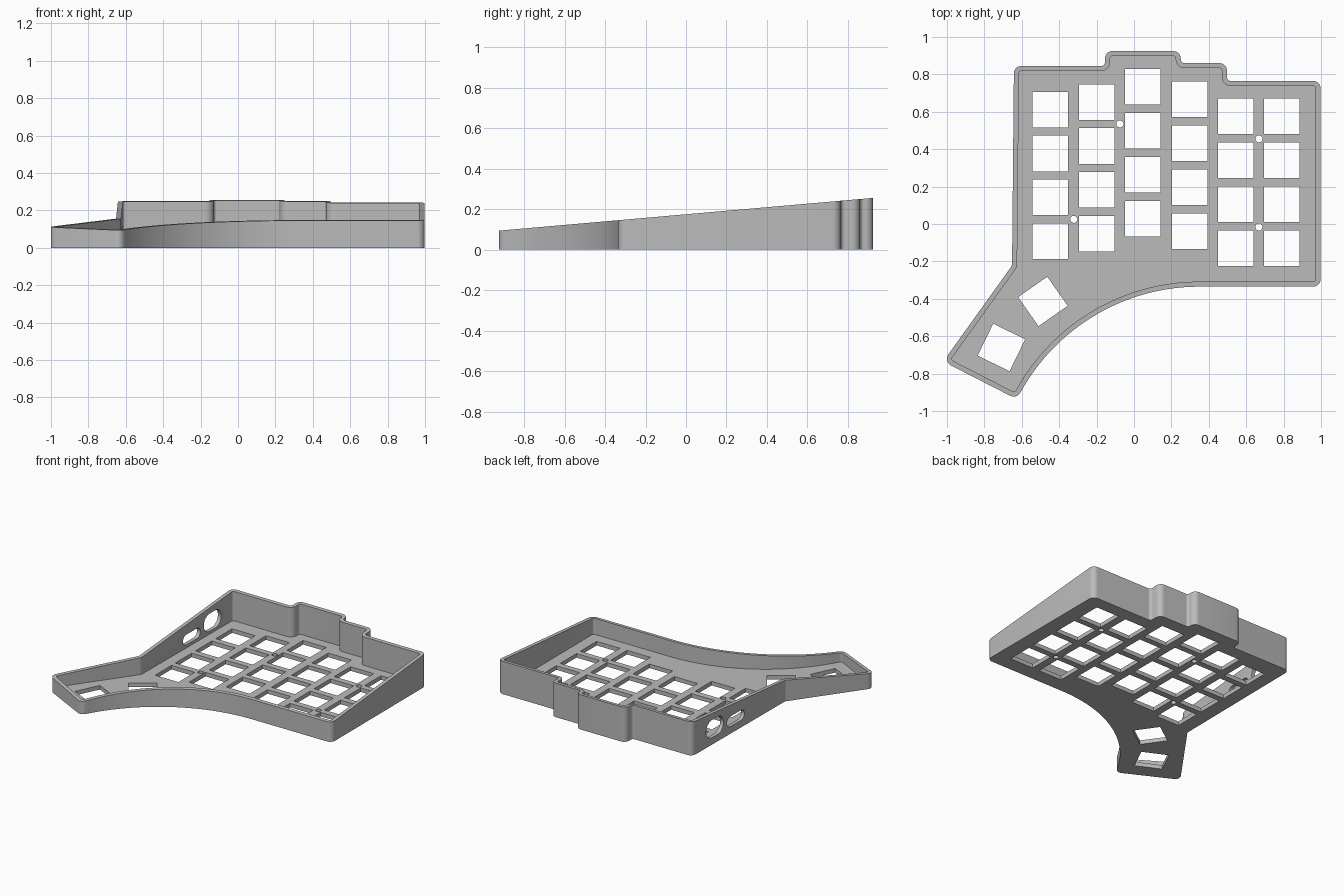
import bpy, bmesh, math
from mathutils import Vector, Matrix

if "Cube" in bpy.data.objects:
    bpy.data.objects.remove(bpy.data.objects["Cube"])

WALL, FLOOR, KEY = 0.027, 0.03, 0.19
SLOPE = math.tan(math.radians(5))


def rim_height(y):
    return 0.175 + SLOPE * y


def fillet(points):
    """Round each (x, y, radius) corner of a closed outline."""
    out = []
    for i, (x, y, r) in enumerate(points):
        p = Vector((x, y))
        if not r:
            out.append(p)
            continue
        a = (Vector(points[i - 1][:2]) - p).normalized()
        b = (Vector(points[(i + 1) % len(points)][:2]) - p).normalized()
        half = a.angle(b) / 2
        centre = p + (a + b).normalized() * r / math.sin(half)
        reach = r / math.tan(half)
        start, end = p + a * reach - centre, p + b * reach - centre
        turn = start.angle_signed(end)
        steps = 8
        for k in range(steps + 1):
            out.append(centre + Matrix.Rotation(-turn * k / steps, 2) @ start)
    return out


def inset(outline, d):
    """Offset a clockwise outline inwards with mitred corners."""
    out = []
    for i, p in enumerate(outline):
        a = (p - outline[i - 1]).normalized()
        b = (outline[(i + 1) % len(outline)] - p).normalized()
        na, nb = Vector((a.y, -a.x)), Vector((b.y, -b.x))
        out.append(p + (na + nb) * d / (1 + na.dot(nb)))
    return out


def add_prism(bm, outline, bottom, top, matrix=Matrix()):
    """Add a solid; top is a function of y."""
    low = [bm.verts.new(matrix @ Vector((p.x, p.y, bottom))) for p in outline]
    high = [bm.verts.new(matrix @ Vector((p.x, p.y, top(p.y)))) for p in outline]
    bm.faces.new(low)
    bm.faces.new(high)
    for i in range(len(low)):
        bm.faces.new((low[i - 1], low[i], high[i], high[i - 1]))


def make_object(name, bm):
    bmesh.ops.recalc_face_normals(bm, faces=bm.faces)
    mesh = bpy.data.meshes.new(name)
    bm.to_mesh(mesh)
    bm.free()
    obj = bpy.data.objects.new(name, mesh)
    bpy.context.collection.objects.link(obj)
    return obj


def rounded_slot(width, height, n=12):
    r = height / 2
    side = width / 2 - r
    return [Vector((s * side + r * math.cos(t), r * math.sin(t)))
            for s, base in ((1, -math.pi / 2), (-1, math.pi / 2))
            for t in (base + math.pi * k / n for k in range(n + 1))]


# Outline: stepped back edge, straight right side, arc to the thumb area
R = 0.04
corners = [(-0.642, 0.845, R), (-0.155, 0.845, 0.02), (-0.155, 0.925, R),
           (0.25, 0.925, R), (0.25, 0.86, 0.02), (0.497, 0.86, R),
           (0.497, 0.765, 0.02), (0.998, 0.765, R), (0.998, -0.335, R)]
arc_radius, sweep = 1.092, math.radians(61)
for k in range(33):
    t = sweep * k / 32
    corners.append((0.35 - arc_radius * math.sin(t),
                    -0.335 - arc_radius * (1 - math.cos(t)), 0))
corners += [(-0.63, -0.935, R), (-1.02, -0.735, R), (-0.652, -0.222, 0.03)]
outline = fillet(corners)

bm = bmesh.new()
add_prism(bm, outline, 0, rim_height)
case = make_object("keyboard_case", bm)

# Cavity above the floor plate
bm = bmesh.new()
add_prism(bm, inset(outline, WALL), FLOOR, lambda y: 0.5)
cutters = [make_object("cavity_cutter", bm)]

# Square key openings: four per column, plus two turned thumb keys
h = KEY / 2
square = [Vector(c) for c in ((-h, -h), (h, -h), (h, h), (-h, h))]
columns = [(-0.449, 0.612), (-0.2, 0.652), (0.046, 0.733),
           (0.297, 0.666), (0.543, 0.575), (0.791, 0.575)]
keys = [(x, y - 0.235 * row, 0) for x, y in columns for row in range(4)]
keys += [(-0.487, -0.414, 35), (-0.709, -0.66, -26)]
bm = bmesh.new()
for x, y, angle in keys:
    place = Matrix.Translation((x, y, 0)) @ Matrix.Rotation(math.radians(angle), 4, 'Z')
    add_prism(bm, square, -0.1, lambda v: 0.06, place)

# Round screw holes
for x, y in ((-0.075, 0.535), (0.668, 0.455), (-0.322, 0.025), (0.668, -0.016)):
    add_prism(bm, rounded_slot(0.0381, 0.038), -0.1, lambda v: 0.06,
              Matrix.Translation((x, y, 0)))
cutters.append(make_object("floor_hole_cutter", bm))

# Two rounded ports through the left-hand wall
bm = bmesh.new()
upright = Matrix(((0, 0, 1, 0), (1, 0, 0, 0), (0, 1, 0, 0), (0, 0, 0, 1)))
for y, z, width, height in ((0.585, 0.116, 0.2, 0.13), (0.345, 0.09, 0.2, 0.075)):
    add_prism(bm, rounded_slot(width, height), -0.06, lambda v: 0.06,
              Matrix.Translation((-0.64, y, z)) @ upright)
cutters.append(make_object("port_cutter", bm))

# Cut everything and keep the finished mesh
for cutter in cutters:
    cutter.hide_render = True
    mod = case.modifiers.new(cutter.name, 'BOOLEAN')
    mod.operation = 'DIFFERENCE'
    mod.solver = 'EXACT'
    mod.object = cutter
bpy.context.view_layer.update()
result = bpy.data.meshes.new_from_object(case.evaluated_get(bpy.context.evaluated_depsgraph_get()))
case.modifiers.clear()
case.data = result
for cutter in cutters:
    bpy.data.objects.remove(cutter)

# Plain grey material
grey = bpy.data.materials.new("grey_plastic")
grey.use_nodes = True
colour = (0.5, 0.5, 0.5, 1)
grey.diffuse_color = colour
grey.node_tree.nodes["Principled BSDF"].inputs["Base Color"].default_value = colour
case.data.materials.clear()
case.data.materials.append(grey)

bpy.ops.object.select_all(action='DESELECT')
case.select_set(True)
bpy.context.view_layer.objects.active = case
bpy.ops.object.shade_smooth_by_angle(angle=math.radians(30))
